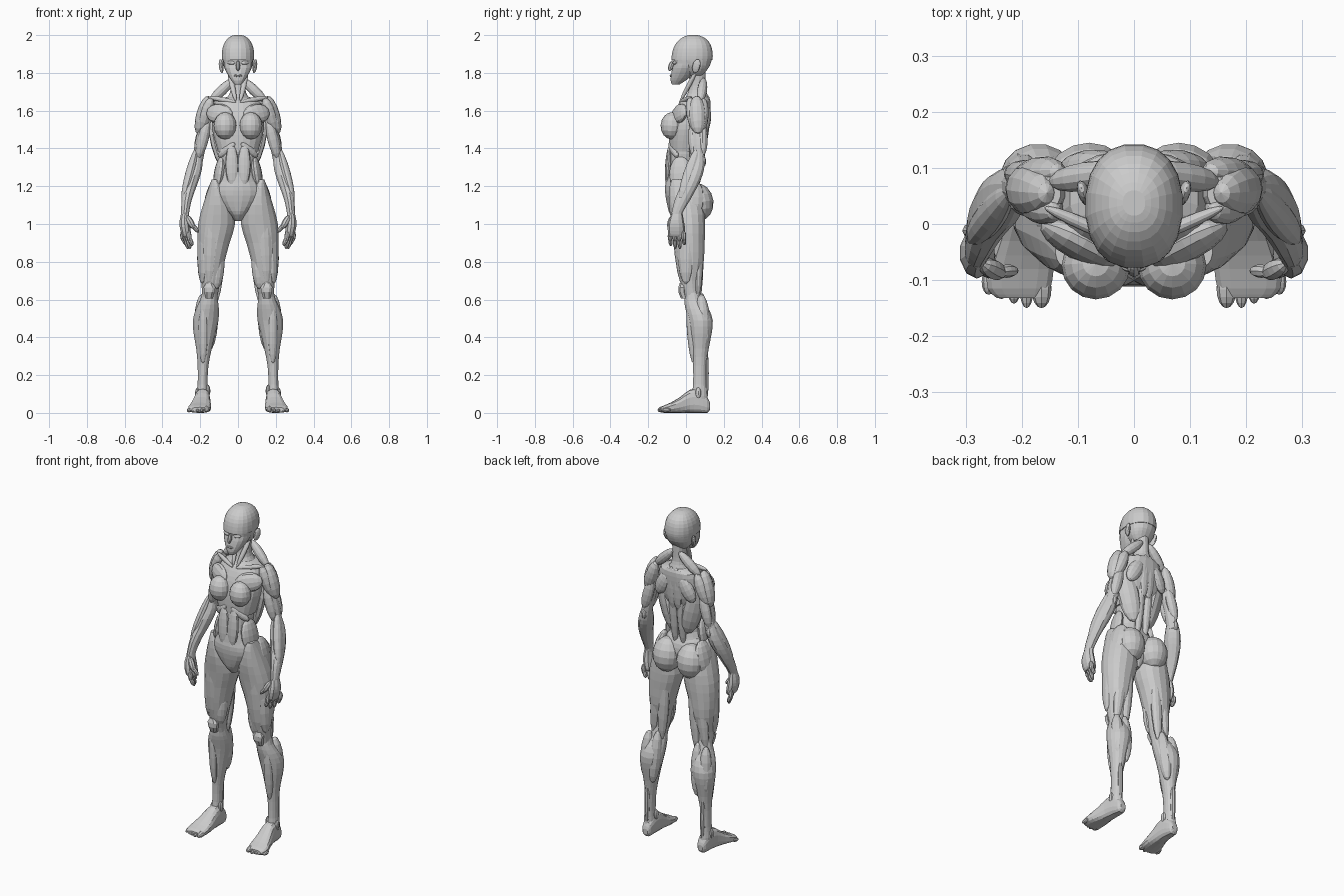
import bpy, bmesh, math
from mathutils import Vector, Matrix


def finish(name, bm, mirror):
    bmesh.ops.recalc_face_normals(bm, faces=bm.faces)
    me = bpy.data.meshes.new(name)
    bm.to_mesh(me)
    bm.free()
    ob = bpy.data.objects.new(name, me)
    bpy.context.collection.objects.link(ob)
    if mirror:
        ob.modifiers.new("mirror", 'MIRROR').use_mirror_merge = False
    return ob


def spline(keys, steps):
    out = []
    for i in range(len(keys) - 1):
        p = [keys[max(i - 1, 0)], keys[i], keys[i + 1], keys[min(i + 2, len(keys) - 1)]]
        for s in range(steps):
            t = s / steps
            out.append([b + .5 * t * (c - a + t * (2*a - 5*b + 4*c - d + t * (3*(b - c) + d - a)))
                        for a, b, c, d in zip(*p)])
    return out + [list(keys[-1])]


# Skin through rings: (height, min u, max u, min v, max v); along='z' -> x,y  along='y' -> x,z
def loft(name, keys, sides=16, steps=2, power=1.0, along='z', mirror=True):
    bm = bmesh.new()
    rings = []
    for h, u0, u1, v0, v1 in spline(keys, steps):
        ring = []
        for k in range(sides):
            a = 2 * math.pi * (k + .5) / sides
            c, s = math.cos(a), math.sin(a)
            u = (u0 + u1) / 2 + (u1 - u0) / 2 * math.copysign(abs(c) ** power, c)
            v = (v0 + v1) / 2 + (v1 - v0) / 2 * math.copysign(abs(s) ** power, s)
            ring.append(bm.verts.new((u, v, h) if along == 'z' else (u, h, max(v, 0))))
        rings.append(ring)
    for r, q in zip(rings, rings[1:]):
        for k in range(sides):
            n = (k + 1) % sides
            bm.faces.new((r[k], r[n], q[n], q[k]))
    bm.faces.new(rings[0])
    bm.faces.new(rings[-1])
    return finish(name, bm, mirror)


def centred(name, keys, **kw):
    return loft(name, [(z, -h, h, a, b) for z, h, a, b in keys], mirror=False, **kw)


# Muscle belly from a to b, half width w, half thickness t, facing 'out'
def muscle(name, a, b, w, t, out=(0, -1, 0), mirror=True, seg=12):
    a, b = Vector(a), Vector(b)
    z = (b - a).normalized()
    y = Vector(out)
    y = (y - z * y.dot(z)).normalized()
    x = y.cross(z)
    m = Matrix((x * w, y * t, z * (b - a).length / 2)).transposed().to_4x4()
    m.translation = (a + b) / 2
    bm = bmesh.new()
    bmesh.ops.create_uvsphere(bm, u_segments=seg, v_segments=8, radius=1, matrix=m)
    return finish(name, bm, mirror)


# Head
centred("cranium", [(2.0, .02, .015, .06), (1.99, .045, -.015, .092), (1.965, .069, -.047, .122),
                    (1.93, .083, -.068, .138), (1.89, .087, -.077, .143), (1.868, .086, -.079, .14)],
        sides=20, power=.88)
centred("head_back", [(1.875, .083, -.065, .139), (1.84, .078, -.04, .128), (1.81, .065, -.01, .108),
                      (1.785, .045, .01, .09)], sides=20, power=.9)
centred("face", [(1.875, .078, -.07, .06), (1.85, .076, -.066, .06), (1.825, .072, -.073, .055),
                 (1.79, .055, -.08, .035), (1.76, .036, -.082, .0), (1.738, .018, -.075, -.035)], power=.85)
muscle("nose", (0, -.07, 1.865), (0, -.088, 1.81), .012, .014, mirror=False, seg=8)
muscle("lips", (-.022, -.077, 1.785), (.022, -.077, 1.785), .008, .01, mirror=False, seg=8)
muscle("eye", (.014, -.063, 1.852), (.056, -.052, 1.855), .011, .013)
muscle("cheekbone", (.02, -.066, 1.825), (.072, .01, 1.84), .014, .012)
muscle("ear", (.084, .045, 1.80), (.094, .065, 1.872), .022, .011, (1, -.3, 0))

# Neck
centred("neck", [(1.82, .042, .005, .105), (1.76, .038, .018, .105), (1.71, .04, .014, .107),
                 (1.675, .055, 0, .118), (1.64, .1, -.02, .128)])
muscle("neck_strap", (.05, .06, 1.82), (.012, -.03, 1.65), .014, .012)
muscle("trapezius_slope", (.02, .095, 1.77), (.15, .075, 1.645), .028, .026, (0, 1, .5))
muscle("collarbone", (.01, -.035, 1.645), (.16, .03, 1.672), .013, .012)

# Torso
centred("ribcage", [(1.672, .06, .0, .12), (1.652, .115, -.03, .13), (1.60, .135, -.06, .13),
                    (1.55, .14, -.078, .125), (1.50, .138, -.088, .117), (1.44, .124, -.09, .098),
                    (1.385, .108, -.088, .08)], sides=20, power=.85)
centred("abdomen", [(1.43, .1, -.085, .075), (1.37, .1, -.09, .07), (1.31, .091, -.095, .058),
                    (1.27, .091, -.104, .055), (1.22, .112, -.11, .068)], sides=20, power=.9)
centred("pelvis", [(1.235, .108, -.104, .06), (1.20, .128, -.112, .08), (1.15, .135, -.11, .09),
                   (1.09, .09, -.098, .08), (1.05, .045, -.085, .06), (1.015, .016, -.055, .04)],
        sides=20, power=.9)
muscle("breast", (.068, -.07, 1.592), (.068, -.079, 1.448), .061, .06, seg=16)
muscle("pectoral", (.03, -.07, 1.57), (.165, .0, 1.595), .055, .028, (.3, -1, .2))
muscle("rib_arch", (.015, -.088, 1.43), (.105, -.045, 1.355), .022, .018, (.3, -1, 0))
muscle("belly_muscle", (.034, -.085, 1.42), (.03, -.1, 1.2), .036, .018)
muscle("oblique", (.085, -.03, 1.36), (.115, -.03, 1.17), .06, .026, (1, -.2, 0))
muscle("lat", (.13, .06, 1.58), (.05, .06, 1.27), .06, .036, (.7, 1, 0))
muscle("spine_muscle", (.026, .1, 1.57), (.026, .06, 1.19), .026, .022, (0, 1, 0))
muscle("shoulder_blade", (.045, .112, 1.63), (.12, .1, 1.49), .042, .026, (.2, 1, 0))
muscle("trapezius", (.015, .118, 1.68), (.018, .1, 1.42), .035, .018, (0, 1, 0))
muscle("buttock", (.08, .05, 1.215), (.08, .075, 1.015), .083, .083, (0, 1, 0), seg=18)
muscle("hip_muscle", (.12, .03, 1.235), (.165, .03, 1.04), .07, .032, (1, .1, 0))

# Arm
loft("upper_arm", [(1.66, .13, .165, .03, .085), (1.62, .12, .19, .015, .1), (1.55, .135, .2, .02, .1),
                   (1.48, .152, .217, .025, .1), (1.42, .167, .231, .03, .1), (1.36, .18, .238, .035, .1),
                   (1.31, .19, .24, .04, .095)], sides=12)
muscle("deltoid_front", (.14, .02, 1.67), (.2, .055, 1.485), .034, .035, (.3, -1, 0))
muscle("deltoid_side", (.155, .055, 1.678), (.212, .065, 1.475), .046, .038, (1, 0, 0))
muscle("deltoid_back", (.135, .095, 1.665), (.205, .08, 1.485), .036, .032, (.4, 1, 0))
muscle("biceps", (.16, .035, 1.55), (.212, .045, 1.345), .03, .028)
muscle("triceps", (.165, .085, 1.56), (.218, .09, 1.36), .032, .027, (0, 1, 0))
loft("forearm", [(1.38, .192, .235, .04, .09), (1.32, .186, .26, .018, .1), (1.26, .197, .281, -.01, .09),
                 (1.20, .218, .294, -.03, .063), (1.13, .243, .3, -.06, .025), (1.06, .258, .302, -.077, -.017),
                 (1.02, .257, .302, -.082, -.018)], sides=12)
muscle("forearm_outer", (.22, .06, 1.4), (.292, -.03, 1.13), .03, .024, (1, -.3, 0))
muscle("elbow", (.213, .09, 1.36), (.22, .088, 1.3), .02, .018, (0, 1, 0), seg=8)

# Hand
loft("palm", [(1.055, .26, .302, -.078, -.018), (1.02, .257, .31, -.09, -.012), (.985, .252, .31, -.097, -.006),
              (.945, .247, .3, -.094, -.006), (.93, .25, .29, -.085, -.012)], sides=10)
for i in range(4):
    x, y, tip = .262 + .011 * i, -.084 + .024 * i, (.884, .868, .867, .888)[i]
    muscle("finger_base", (x, y, .965), (x - .006, y, .905), .013, .014, (1, 0, 0), seg=8)
    muscle("finger_tip", (x - .004, y, .93), (x - .021, y + .004, tip), .011, .012, (1, 0, 0), seg=8)
muscle("thumb_base", (.272, -.07, 1.045), (.233, -.09, .975), .018, .018, seg=8)
muscle("thumb_tip", (.245, -.085, 1.0), (.208, -.083, .955), .012, .012, seg=8)

# Leg
loft("thigh", [(1.235, .105, .14, -.075, -.02), (1.19, .075, .157, -.09, .05), (1.10, .03, .187, -.092, .095),
               (1.0, .014, .213, -.077, .103), (.9, .043, .216, -.063, .1), (.8, .07, .21, -.052, .095),
               (.7, .091, .196, -.033, .073), (.63, .106, .191, -.014, .073), (.57, .11, .188, 0, .08)],
     power=.92)
muscle("thigh_front", (.125, -.055, 1.18), (.152, -.02, .68), .045, .031)
muscle("thigh_inner", (.095, -.01, .86), (.115, -.005, .655), .034, .026, (-.6, -1, 0))
muscle("thigh_outer", (.17, .0, 1.1), (.188, .0, .68), .05, .035, (1, -.3, 0))
muscle("hamstring_outer", (.13, .075, 1.05), (.175, .06, .6), .034, .026, (.2, 1, 0))
muscle("hamstring_inner", (.085, .07, 1.04), (.118, .065, .58), .032, .026, (-.2, 1, 0))
loft("kneecap", [(.688, .135, .17, -.034, .0), (.665, .117, .184, -.042, .0), (.64, .122, .18, -.042, .0),
                 (.605, .132, .174, -.028, .01)], sides=8, steps=1, power=.8)
loft("shin", [(.66, .112, .186, .0, .07), (.60, .106, .2, -.01, .088), (.55, .1, .224, -.004, .122),
              (.49, .102, .24, .01, .143), (.42, .119, .236, .02, .137), (.34, .138, .222, .03, .121),
              (.25, .156, .214, .037, .11), (.15, .161, .214, .037, .11), (.09, .157, .22, .03, .115),
              (.04, .155, .215, .03, .12)])
muscle("calf_inner", (.132, .075, .64), (.15, .105, .33), .036, .04, (-.3, 1, 0))
muscle("calf_outer", (.19, .08, .63), (.2, .1, .35), .037, .04, (.4, 1, 0))
muscle("shin_muscle", (.185, .015, .6), (.185, .04, .26), .026, .022, (.4, -1, 0))
muscle("heel_cord", (.186, .107, .36), (.186, .108, .06), .016, .013, (0, 1, 0), seg=8)
muscle("ankle_outer", (.213, .065, .135), (.216, .065, .075), .017, .013, (1, 0, 0), seg=8)
muscle("ankle_inner", (.16, .06, .15), (.157, .06, .09), .017, .012, (1, 0, 0), seg=8)

# Foot
loft("foot", [(.127, .168, .2, .018, .05), (.112, .157, .212, .0, .085), (.065, .15, .222, .0, .125),
              (.02, .147, .23, .0, .122), (-.03, .144, .245, .0, .085), (-.08, .142, .262, .0, .055),
              (-.115, .148, .262, .0, .04), (-.132, .158, .245, .004, .03)],
     sides=14, power=.75, along='y')
for i in range(5):
    x, r = .165 + .0225 * i + .004 * (i > 0), .018 if i == 0 else .0125
    muscle("toe", (x, -.08, r + .006), (x, -.15 + .008 * max(i - 1, 0), r * .9), r, r * .95, (0, 0, 1), seg=8)
